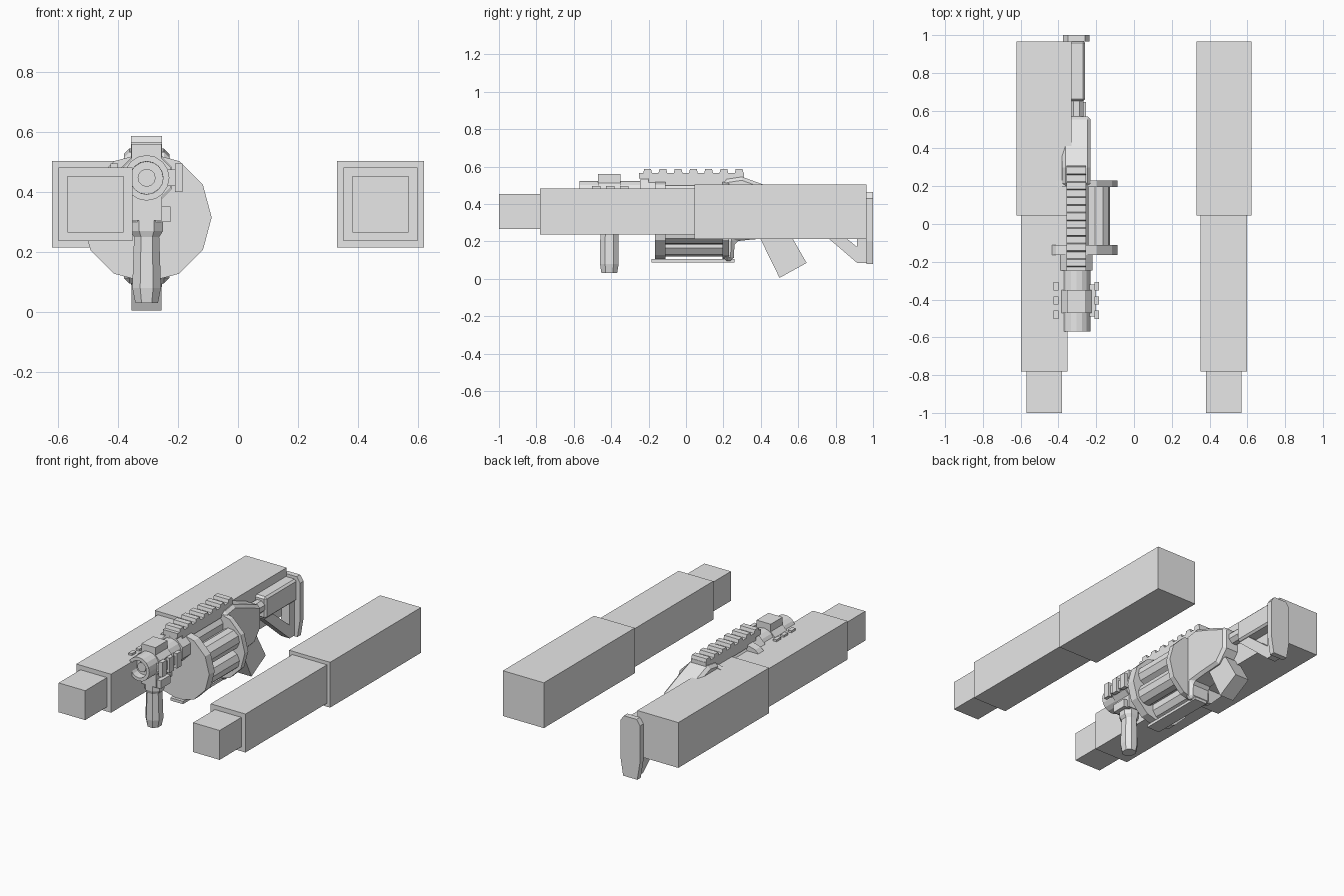
import bpy, bmesh
from math import cos, sin, pi, radians
from mathutils import Vector

if "Cube" in bpy.data.objects:
    bpy.data.objects.remove(bpy.data.objects["Cube"], do_unlink=True)

grey = bpy.data.materials.new("plain_grey")
grey.use_nodes = True
grey.diffuse_color = (0.8, 0.8, 0.8, 1)
grey.node_tree.nodes["Principled BSDF"].inputs["Base Color"].default_value = (0.8, 0.8, 0.8, 1)

GX = -0.305          # launcher centre line
BORE = 0.447         # barrel height
HUB = 0.315          # drum axis height


def finish(name, bm):
    bmesh.ops.recalc_face_normals(bm, faces=bm.faces)
    me = bpy.data.meshes.new(name)
    bm.to_mesh(me)
    bm.free()
    me.materials.append(grey)
    ob = bpy.data.objects.new(name, me)
    bpy.context.scene.collection.objects.link(ob)
    return ob


def box(name, x0, x1, y0, y1, z0, z1):
    bm = bmesh.new()
    bmesh.ops.create_cube(bm, size=1)
    for v in bm.verts:
        v.co = Vector(((x0 + x1) / 2 + v.co.x * (x1 - x0),
                       (y0 + y1) / 2 + v.co.y * (y1 - y0),
                       (z0 + z1) / 2 + v.co.z * (z1 - z0)))
    return finish(name, bm)


def gun_box(name, half, y0, y1, z0, z1):
    return box(name, GX - half, GX + half, y0, y1, z0, z1)


def loft(name, rings, closed=False):
    """Skin equal-length rings of points; cap the ends or join them."""
    bm = bmesh.new()
    loops = [[bm.verts.new(p) for p in r] for r in rings]
    n = len(loops[0])
    pairs = list(zip(loops, loops[1:]))
    if closed:
        pairs.append((loops[-1], loops[0]))
    else:
        bm.faces.new(loops[0])
        bm.faces.new(loops[-1])
    for a, b in pairs:
        for i in range(n):
            j = (i + 1) % n
            bm.faces.new((a[i], a[j], b[j], b[i]))
    return finish(name, bm)


def ring(x, y, z, r, sides, turn=0):
    return [(x + r * cos(2 * pi * i / sides + turn), y,
             z + r * sin(2 * pi * i / sides + turn)) for i in range(sides)]


def rod(name, x, z, r, y0, y1, sides, turn=0):
    return loft(name, [ring(x, y, z, r, sides, turn) for y in (y0, y1)])


def side_plate(name, half, pts, bevel=0):
    """Extrude a (y, z) outline across the launcher's width."""
    ob = loft(name, [[(GX + s * half, y, z) for y, z in pts] for s in (-1, 1)])
    if bevel:
        m = ob.modifiers.new("bevel", "BEVEL")
        m.width, m.segments, m.limit_method = bevel, 1, "ANGLE"
        m.angle_limit = radians(50)
    return ob


# Pair of blocky arms: sleeve, forearm, hand
for side, s in (("left", 1), ("right", -1)):
    cx = s * 0.476
    for part, half, y0, y1 in (("upper_arm", 0.145, 0.045, 0.965),
                               ("forearm", 0.123, -0.78, 0.045),
                               ("hand", 0.094, -1.0, -0.78)):
        box(f"{side}_{part}", cx - half, cx + half, y0, y1, 0.359 - half, 0.359 + half)

# Barrel with hollow muzzle, inner plug and collar
t = pi / 8
loft("barrel", [ring(GX, y, BORE, r, 16, t) for y, r in
                ((-0.16, 0.05), (-0.16, 0.076), (-0.57, 0.076), (-0.57, 0.055))], closed=True)
rod("bore_plug", GX, BORE, 0.057, -0.52, -0.17, 12)
rod("bore_tip", GX, BORE, 0.03, -0.54, -0.51, 12)
rod("barrel_collar", GX, BORE, 0.092, -0.245, -0.16, 8, t)
rod("barrel_band", GX, BORE, 0.088, -0.47, -0.35, 8, t)

# Short accessory rails on the barrel band
gun_box("band_top", 0.05, -0.47, -0.35, 0.51, 0.56)
for side, s in (("left", 1), ("right", -1)):
    a, b = sorted((GX + s * 0.07, GX + s * 0.105))
    box(f"{side}_rail_base", a, b, -0.49, -0.32, 0.42, 0.475)
    a, b = sorted((GX + s * 0.095, GX + s * 0.12))
    for i, y in enumerate((-0.48, -0.405, -0.33)):
        box(f"{side}_rail_tooth_{i}", a, b, y - 0.022, y + 0.022, 0.40, 0.495)

# Vertical foregrip: mount and tapered eight-sided handle
gun_box("foregrip_mount", 0.052, -0.47, -0.35, 0.305, 0.40)
box("foregrip_clamp", GX - 0.052, GX + 0.08, -0.46, -0.36, 0.30, 0.352)


def grip_ring(z, w, d):
    c = 0.45
    pts = ((1, c), (c, 1), (-c, 1), (-1, c), (-1, -c), (-c, -1), (c, -1), (1, -c))
    return [(GX + w * u, -0.41 + d * v, z) for u, v in pts]


loft("foregrip", [grip_ring(*p) for p in
                  ((0.03, 0.038, 0.042), (0.08, 0.048, 0.05), (0.25, 0.042, 0.048),
                   (0.27, 0.055, 0.055), (0.31, 0.055, 0.055))])

# Revolving drum: end plates, core and six chambers
rod("front_drum_plate", GX, HUB, 0.217, -0.165, -0.11, 12)
rod("rear_drum_plate", GX, HUB, 0.217, 0.195, 0.23, 12)
rod("drum_core", GX, HUB, 0.125, -0.12, 0.2, 12)
for i in range(6):
    a = pi / 6 + i * pi / 3
    rod(f"chamber_{i}", GX + 0.13 * cos(a), HUB + 0.13 * sin(a), 0.067, -0.12, 0.2, 10, a)

# Frame above and below the drum
gun_box("top_strap", 0.052, -0.2, 0.31, 0.50, 0.55)
gun_box("bottom_strap", 0.045, -0.185, 0.258, 0.088, 0.106)

# Receiver behind the drum
side_plate("receiver", 0.076, ((0.2, 0.53), (0.3, 0.545), (0.41, 0.505), (0.57, 0.44),
                               (0.57, 0.30), (0.50, 0.22), (0.35, 0.21), (0.26, 0.2),
                               (0.255, 0.095), (0.2, 0.095)), 0.018)

# Toothed sight rail
gun_box("sight_rail", 0.052, -0.25, 0.31, 0.535, 0.566)
for i in range(7):
    y = -0.205 + i * 0.0815
    side_plate(f"sight_rail_tooth_{i}", 0.052,
               ((y - 0.025, 0.56), (y - 0.018, 0.587), (y + 0.018, 0.587), (y + 0.025, 0.56)))

# Pistol grip
side_plate("pistol_grip", 0.05, ((0.38, 0.25), (0.50, 0.005), (0.645, 0.085), (0.55, 0.25)))

# Stock: tube, open triangular frame and butt plate
rod("stock_tube", GX, 0.385, 0.042, 0.55, 0.68, 8, t)
side_plate("stock_bar", 0.046, ((0.65, 0.45), (0.97, 0.45), (0.97, 0.31), (0.65, 0.31)), 0.012)
side_plate("stock_strut", 0.03, ((0.65, 0.312), (0.915, 0.085), (0.97, 0.085), (0.97, 0.17),
                                 (0.915, 0.17), (0.74, 0.312)))
side_plate("stock_post", 0.03, ((0.915, 0.16), (0.97, 0.16), (0.97, 0.32), (0.915, 0.32)))
outline = ((-0.05, 0.08), (0.05, 0.08), (0.07, 0.2), (0.07, 0.43), (0.045, 0.465),
           (-0.045, 0.465), (-0.07, 0.43), (-0.07, 0.2))
loft("butt_plate", [[(GX + x, y, z) for x, z in outline] for y in (0.965, 1.0)])
